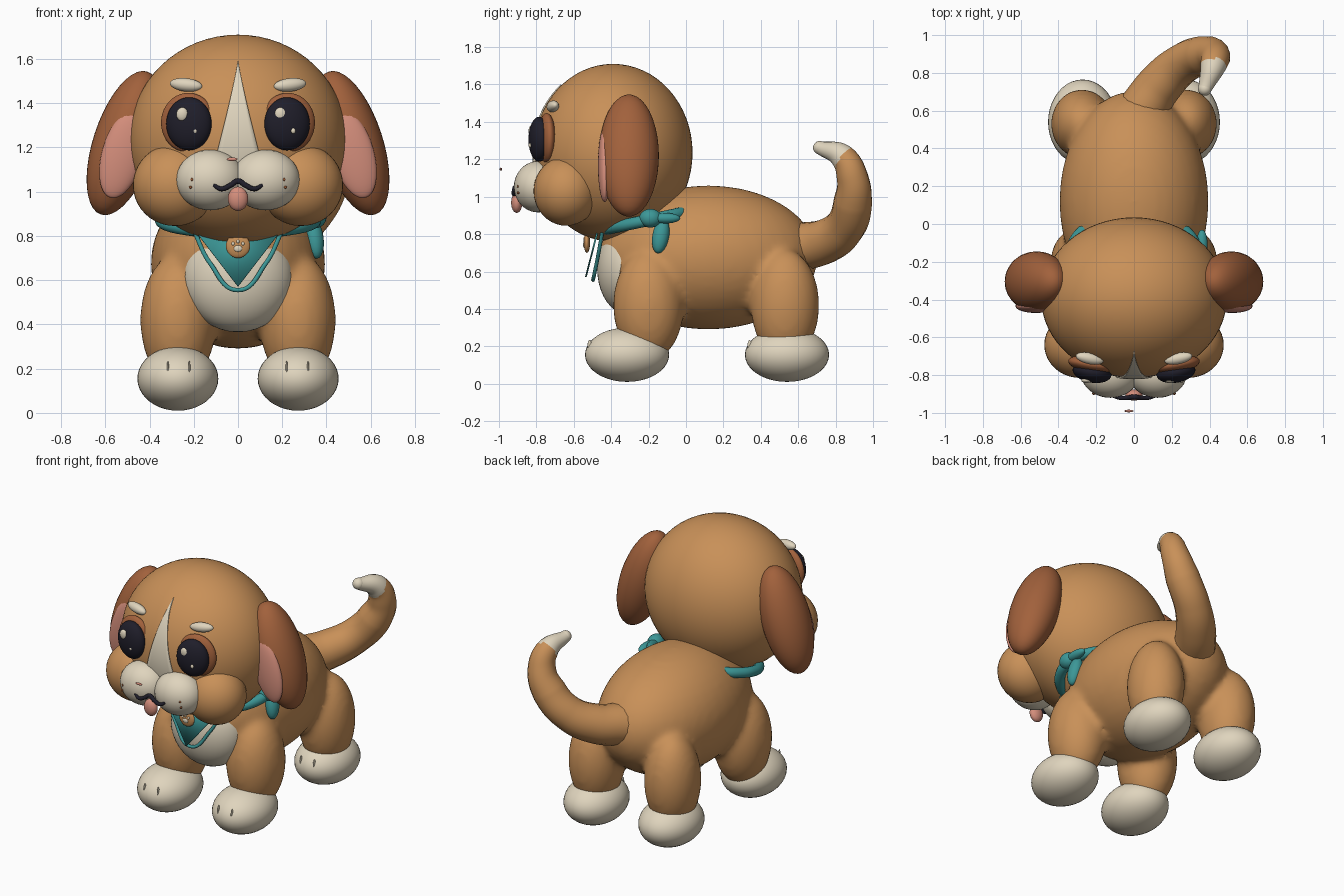
import bpy, bmesh, math
from mathutils import Vector, Matrix, Euler

if "Cube" in bpy.data.objects:
    bpy.data.objects.remove(bpy.data.objects["Cube"])


def material(name, r, g, b):
    m = bpy.data.materials.new(name)
    m.use_nodes = True
    m.diffuse_color = (r, g, b, 1)
    m.node_tree.nodes["Principled BSDF"].inputs["Base Color"].default_value = (r, g, b, 1)
    return m


TAN = material("tan fur", .58, .28, .098)
CREAM = material("cream fur", .74, .66, .51)
BROWN = material("ear brown", .36, .12, .045)
PINK = material("pink", .66, .27, .2)
TEAL = material("teal cloth", .045, .31, .31)
DARK = material("near black", .014, .013, .023)


def add_ball(bm, center, radii, rot=(0, 0, 0), seg=40):
    turn = Euler([math.radians(a) for a in rot]).to_matrix().to_4x4()
    mat = Matrix.Translation(center) @ turn @ Matrix.Diagonal((*radii, 1))
    bmesh.ops.create_uvsphere(bm, u_segments=seg, v_segments=seg // 2, radius=1, matrix=mat)


def finish(name, bm, mat):
    me = bpy.data.meshes.new(name)
    bm.to_mesh(me)
    bm.free()
    me.materials.append(mat)
    me.shade_smooth()
    ob = bpy.data.objects.new(name, me)
    bpy.context.collection.objects.link(ob)
    return ob


def ball(name, mat, center, radii, rot=(0, 0, 0), seg=40):
    bm = bmesh.new()
    add_ball(bm, center, radii, rot, seg)
    return finish(name, bm, mat)


def pair(name, mat, center, radii, rot=(0, 0, 0), seg=40):
    """Same ball on the left (+x) and mirrored on the right."""
    for side, s in (("left", 1), ("right", -1)):
        ball(f"{side}_{name}", mat, (s * center[0], *center[1:]), radii,
             (rot[0], s * rot[1], s * rot[2]), seg)


def tube(name, mat, points, cyclic=False):
    """Smooth round tube through (x, y, z, radius) points."""
    cu = bpy.data.curves.new(name, 'CURVE')
    cu.dimensions = '3D'
    cu.bevel_depth = 1
    cu.bevel_resolution = 6
    cu.use_fill_caps = True
    sp = cu.splines.new('BEZIER')
    sp.bezier_points.add(len(points) - 1)
    sp.use_cyclic_u = cyclic
    for p, (x, y, z, r) in zip(sp.bezier_points, points):
        p.co, p.radius = (x, y, z), r
        p.handle_left_type = p.handle_right_type = 'AUTO'
    cu.materials.append(mat)
    ob = bpy.data.objects.new(name, cu)
    bpy.context.collection.objects.link(ob)
    bpy.ops.object.select_all(action='DESELECT')
    ob.select_set(True)
    bpy.context.view_layer.objects.active = ob
    bpy.ops.object.convert(target='MESH')
    ob = bpy.context.view_layer.objects.active
    bpy.ops.object.shade_smooth_by_angle()
    return ob


# Body and legs, blended into one skin
bm = bmesh.new()
add_ball(bm, (0, .12, .675), (.395, .585, .385))
for s in (1, -1):
    add_ball(bm, (s * .27, -.2, .42), (.172, .19, .3))
    add_ball(bm, (s * .275, .53, .42), (.165, .183, .3))
body = finish("body", bm, TAN)
remesh = body.modifiers.new("blend", 'REMESH')
remesh.mode = 'VOXEL'
remesh.voxel_size = .02
remesh.use_smooth_shade = True
soften = body.modifiers.new("soften", 'SMOOTH')
soften.factor = .5
soften.iterations = 10

# Chest patch
ball("chest_patch", CREAM, (0, -.3, .615), (.25, .175, .25))

# Paws with toe creases
for name, y in (("front", -.315), ("back", .54)):
    pair(f"{name}_paw", CREAM, (.272, y, .155), (.183, .225, .145))
    for i, x in enumerate((.22, .317)):
        pair(f"{name}_toe_crease_{i}", CREAM, (x, y - .2, .2), (.005, .012, .035), seg=12)

# Tail, with a cream end beyond a slanted plane
tail = tube("tail", TAN, [(.04, .6, .73, .13), (.14, .74, .76, .12), (.26, .85, .84, .108),
                          (.37, .892, .97, .104), (.425, .89, 1.1, .085),
                          (.42, .84, 1.21, .07), (.375, .715, 1.262, .036)])
tail.data.materials.append(CREAM)
cut, along = Vector((.42, .84, 1.21)), Vector((-.15, -.8, .55))
for f in tail.data.polygons:
    if f.center.z > 1.1 and (f.center - cut).dot(along) > 0:
        f.material_index = 1
ball("tail_end", CREAM, (.375, .715, 1.262), (.036, .036, .036), seg=20)

# Head and cheeks
HEAD, SIZE = Vector((0, -.39, 1.235)), (.492, .425, .475)
ball("head", TAN, HEAD, SIZE, seg=64)
pair("cheek", TAN, (.285, -.64, 1.03), (.19, .175, .185))

# Ears with pink insides
pair("ear", BROWN, (.515, -.305, 1.22), (.14, .16, .34), (0, -18, 0))
pair("inner_ear", PINK, (.52, -.435, 1.17), (.095, .036, .205), (0, -16, 0))

# Forehead blaze laid over the head surface
bm = bmesh.new()
rows, cols = 24, 8
grid = []
for i in range(rows + 1):
    t = i / rows
    z = 1.12 + .48 * t
    half = .11 * (1 - t) ** 1.15
    row = []
    for j in range(cols + 1):
        x = half * (2 * j / cols - 1)
        depth = math.sqrt(1 - (x / SIZE[0]) ** 2 - ((z - HEAD.z) / SIZE[2]) ** 2)
        row.append(bm.verts.new((x, HEAD.y - SIZE[1] * depth - .007, z)))
    grid.append(row)
for a, b in zip(grid, grid[1:]):
    for j in range(cols):
        bm.faces.new((a[j], a[j + 1], b[j + 1], b[j]))
bmesh.ops.remove_doubles(bm, verts=bm.verts, dist=.0001)
blaze = finish("forehead_blaze", bm, CREAM)
thick = blaze.modifiers.new("thickness", 'SOLIDIFY')
thick.thickness = .009

# Eyes, brows and highlights
pair("eye_rim", BROWN, (.225, -.745, 1.312), (.125, .045, .135), (0, 0, 10))
pair("eye", DARK, (.222, -.785, 1.307), (.104, .055, .12), (0, 0, 10))
pair("brow", CREAM, (.235, -.712, 1.483), (.075, .03, .03), (0, -6, 12))
for side, x in (("left", .222), ("right", -.222)):
    ball(f"{side}_eye_highlight", CREAM, (x - .03, -.828, 1.35), (.027, .014, .031), seg=20)
    ball(f"{side}_eye_sparkle", CREAM, (x + .028, -.833, 1.275), (.011, .009, .013), seg=12)

# Muzzle, nose glint, mouth, tongue and whisker dots
pair("muzzle", CREAM, (.125, -.79, 1.053), (.155, .13, .137))
ball("nose_glint", PINK, (-.027, -.99, 1.147), (.025, .007, .008), seg=16)
half = [(.11, -.912, 1.03, .008), (.075, -.92, 1.013, .011), (.035, -.92, 1.028, .012)]
tube("mouth", DARK, [(-x, y, z, r) for x, y, z, r in half]
     + [(0, -.915, 1.048, .013)] + half[::-1])
ball("tongue", PINK, (0, -.905, .968), (.046, .03, .055), seg=24)
for i, (x, z) in enumerate(((.208, 1.055), (.185, 1.022), (.215, 1.02))):
    pair(f"whisker_dot_{i}", BROWN, (x, -.898, z), (.007, .007, .007), seg=10)

# Neckerchief: neck band, triangle, hem, knot and loose ends
ring = []
for i in range(16):
    a = math.tau * i / 16
    ring.append((.345 * math.cos(a), -.2 + .26 * math.sin(a), .875 + .055 * math.sin(a), .032))
tube("neck_band", TEAL, ring, cyclic=True)
bm = bmesh.new()
bm.faces.new([bm.verts.new(c) for c in
              ((-.195, -.475, .825), (0, -.54, .572), (.195, -.475, .825))])
cloth = finish("neckerchief_triangle", bm, TEAL)
thick = cloth.modifiers.new("thickness", 'SOLIDIFY')
thick.thickness = .009
edge = [(.2, -.445, .825, .01), (.125, -.472, .675, .01)]
tube("neckerchief_hem", TEAL, [(-x, y, z, r) for x, y, z, r in edge]
     + [(0, -.497, .555, .01)] + edge[::-1])
ball("neckerchief_knot", TEAL, (.35, -.19, .885), (.05, .06, .05), seg=24)
ball("loose_end_upper", TEAL, (.36, -.11, .885), (.03, .08, .028), seg=24)
ball("loose_end_lower", TEAL, (.345, -.135, .79), (.042, .045, .095), (-10, -8, 0), seg=24)

# Collar tag with a paw mark
ball("collar_tag", TAN, (0, -.53, .755), (.055, .017, .055), seg=28)
ball("tag_pad", CREAM, (0, -.545, .743), (.02, .006, .015), seg=14)
for i, (x, z) in enumerate(((-.022, .765), (0, .775), (.022, .765))):
    ball(f"tag_toe_{i}", CREAM, (x, -.544, z), (.008, .005, .008), seg=10)
